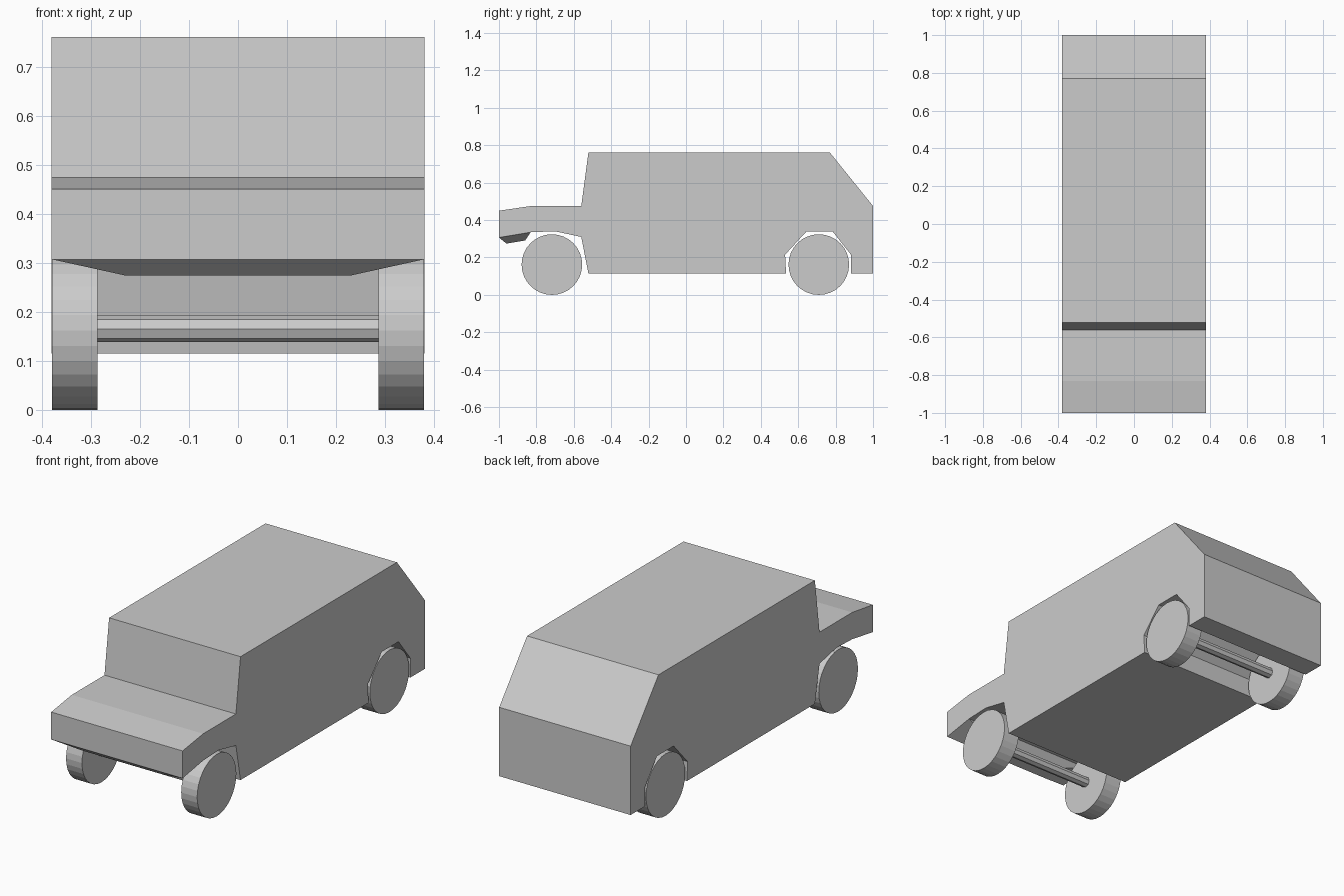
import bpy, bmesh, math

if "Cube" in bpy.data.objects:
    bpy.data.objects.remove(bpy.data.objects["Cube"])

HALF_W = 0.38


def finish(name, bm):
    bmesh.ops.recalc_face_normals(bm, faces=bm.faces)
    mesh = bpy.data.meshes.new(name)
    bm.to_mesh(mesh)
    bm.free()
    obj = bpy.data.objects.new(name, mesh)
    bpy.context.collection.objects.link(obj)
    return obj


def extrude_profile(name, profile, half_width):
    """Sweep a (y, z) side profile across the width."""
    bm = bmesh.new()
    face = bm.faces.new([bm.verts.new((-half_width, y, z)) for y, z in profile])
    ext = bmesh.ops.extrude_face_region(bm, geom=[face], use_keep_orig=True)
    verts = [g for g in ext["geom"] if isinstance(g, bmesh.types.BMVert)]
    bmesh.ops.translate(bm, verts=verts, vec=(2 * half_width, 0, 0))
    bmesh.ops.recalc_face_normals(bm, faces=bm.faces)
    bmesh.ops.triangulate(bm, faces=[f for f in bm.faces if len(f.verts) > 4],
                          ngon_method='EAR_CLIP')
    return finish(name, bm)


def x_cylinder(name, x0, x1, y, z, radius, sides):
    bpy.ops.mesh.primitive_cylinder_add(
        vertices=sides, radius=radius, depth=x1 - x0,
        location=((x0 + x1) / 2, y, z), rotation=(0, math.pi / 2, 0))
    obj = bpy.context.object
    obj.name = name
    return obj


# Van body: hood, cab, sloped tail, and wheel openings across the full width
extrude_profile("van_body", [
    (-1.0, 0.45), (-0.83, 0.475), (-0.56, 0.475), (-0.522, 0.76),
    (0.77, 0.76), (1.0, 0.475), (1.0, 0.115),
    (0.882, 0.115), (0.882, 0.215), (0.783, 0.34), (0.645, 0.34),
    (0.53, 0.215), (0.535, 0.115),
    (-0.522, 0.115), (-0.56, 0.31), (-0.70, 0.34), (-0.83, 0.335),
    (-1.0, 0.307)], HALF_W)

# Chin under the front bumper, tapering inward as it drops
bm = bmesh.new()
rows = [(HALF_W, -1.0, 0.307), (0.23, -0.96, 0.274),
        (0.23, -0.86, 0.291), (HALF_W, -0.83, 0.335)]
left, right = [[bm.verts.new((s * x, y, z)) for x, y, z in rows] for s in (-1, 1)]
bm.faces.new(left)
bm.faces.new(right)
for i in range(4):
    j = (i + 1) % 4
    bm.faces.new((left[i], left[j], right[j], right[i]))
finish("front_chin", bm)

# Wheels and octagonal axles
for end, y in (("front", -0.717), ("rear", 0.71)):
    x_cylinder(end + "_axle", -0.3, 0.3, y, 0.165, 0.027, 8)
    for side, s in (("left", -1), ("right", 1)):
        a, b = sorted((s * 0.287, s * 0.379))
        wheel = x_cylinder(f"{end}_{side}_wheel", a, b, y, 0.162, 0.162, 32)
